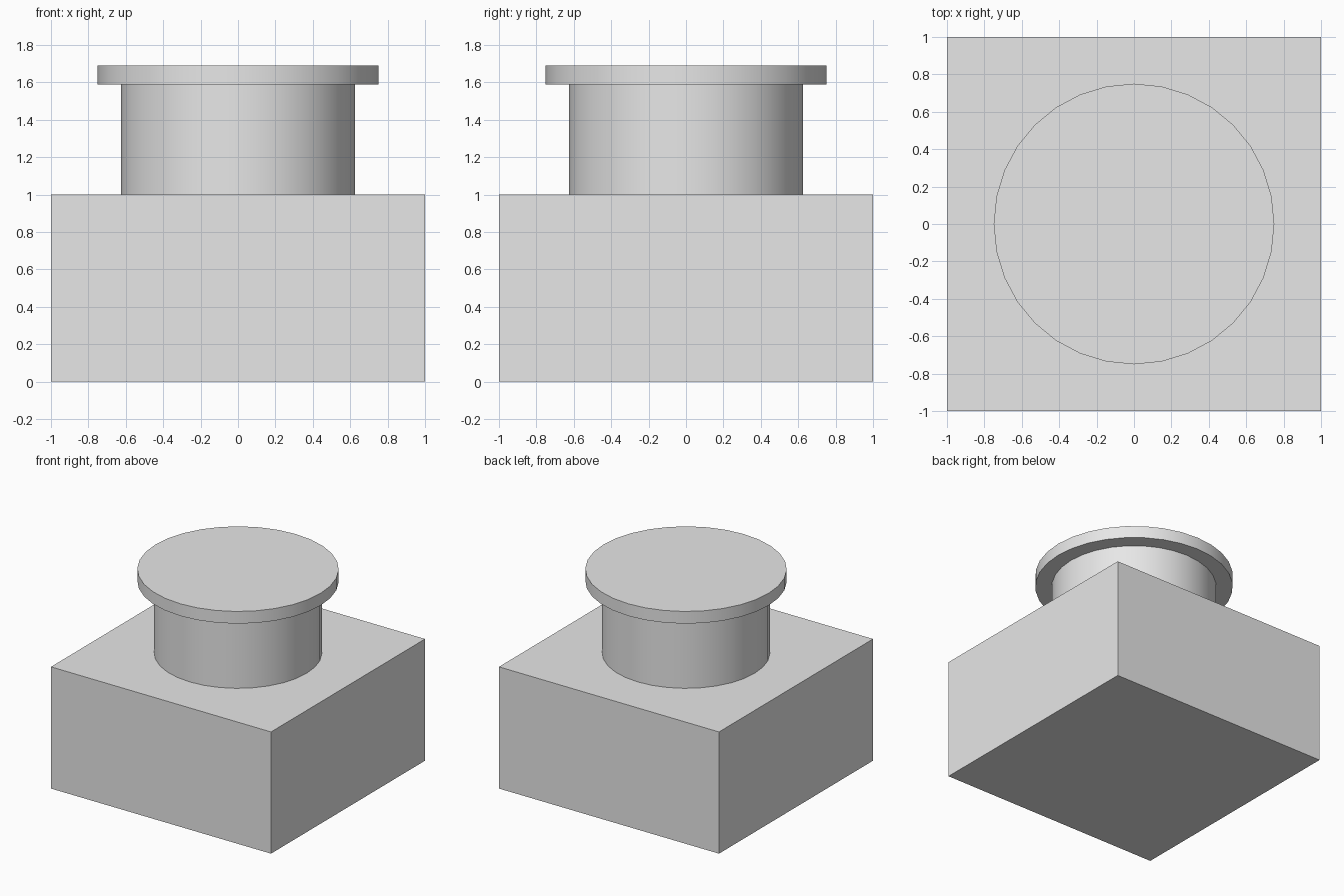
import bpy
import math

if "Cube" in bpy.data.objects:
    bpy.data.objects.remove(bpy.data.objects["Cube"], do_unlink=True)

# Single plain grey
GREY = (0.8, 0.8, 0.8, 1.0)
grey = bpy.data.materials.new("light_grey")
grey.use_nodes = True
grey.diffuse_color = GREY
for node in grey.node_tree.nodes:
    if node.type == 'BSDF_PRINCIPLED':
        node.inputs["Base Color"].default_value = GREY


def finish(name):
    obj = bpy.context.object
    obj.name = obj.data.name = name
    obj.data.materials.append(grey)
    return obj


def disc(name, radius, bottom, top):
    """Upright round part with smooth sides and sharp rims."""
    bpy.ops.mesh.primitive_cylinder_add(
        vertices=32, radius=radius, depth=top - bottom,
        location=(0, 0, (bottom + top) / 2))
    bpy.ops.object.shade_smooth_by_angle(angle=math.radians(30))
    return finish(name)


# Square base block
bpy.ops.mesh.primitive_cube_add(size=2, location=(0, 0, 0.5), scale=(1, 1, 0.5))
finish("base_block")

# Round neck and wider cap
disc("neck", 0.625, 1.0, 1.59)
disc("cap", 0.75, 1.59, 1.69)
